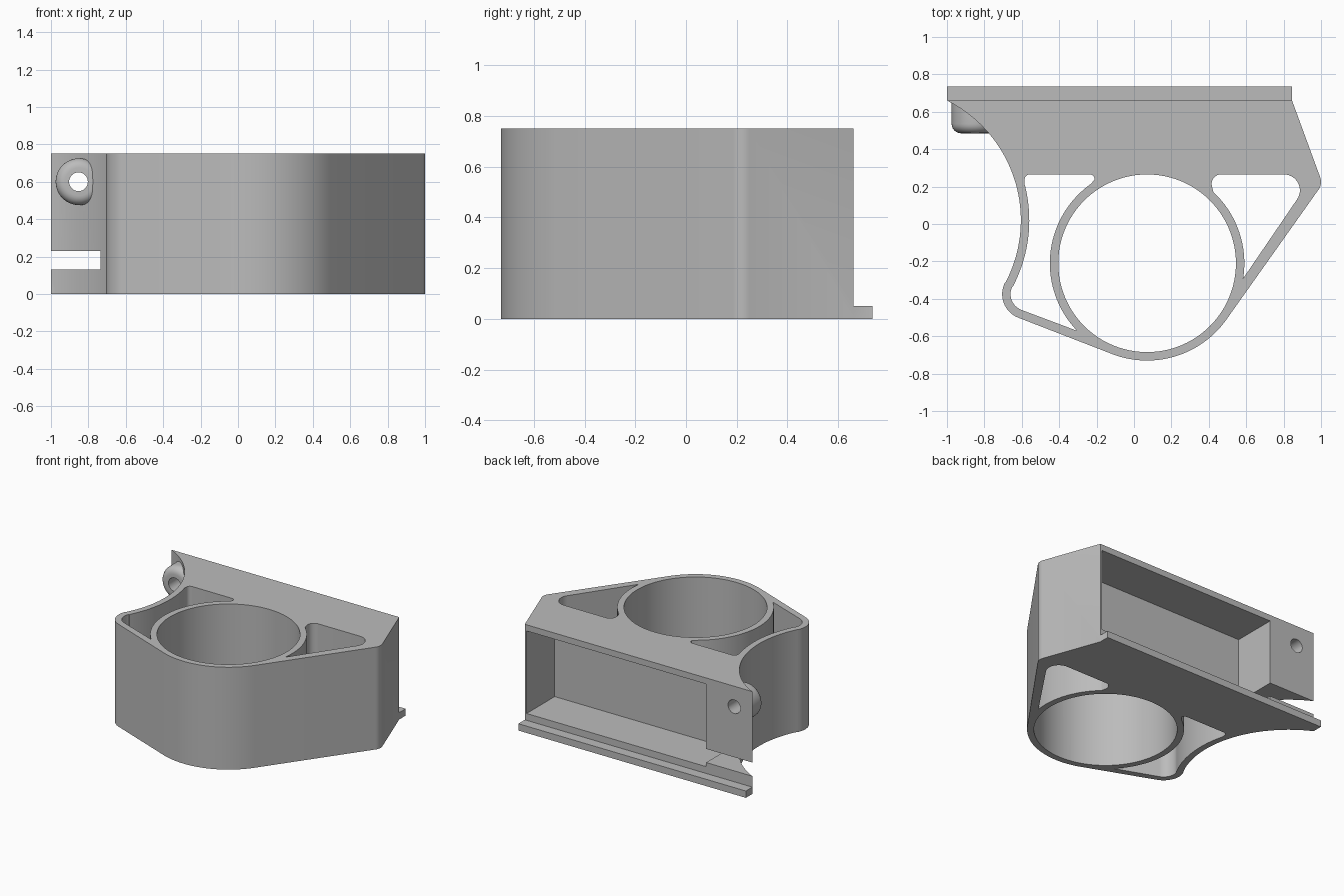
import bpy, bmesh, math
from mathutils import Matrix, Vector

cube = bpy.data.objects.get("Cube")
if cube:
    bpy.data.objects.remove(cube, do_unlink=True)

grey = bpy.data.materials.new("plain grey")
grey.use_nodes = True
grey.diffuse_color = (0.5, 0.5, 0.5, 1)
grey.node_tree.nodes["Principled BSDF"].inputs["Base Color"].default_value = (0.5, 0.5, 0.5, 1)

HEIGHT = 0.75
RING = (0.07, -0.21)       # bore centre
SCOOP = (-1.321, 0.02)     # centre of the concave side
LEFT_FILLET = (-0.57, -0.375)


def arc(centre, radius, start, end, steps=24):
    """Points along an arc, angles in degrees."""
    angles = [math.radians(start + (end - start) * i / steps) for i in range(steps + 1)]
    return [(centre[0] + radius * math.cos(a), centre[1] + radius * math.sin(a)) for a in angles]


def finish(name, bm):
    bmesh.ops.recalc_face_normals(bm, faces=bm.faces)
    mesh = bpy.data.meshes.new(name)
    bm.to_mesh(mesh)
    bm.free()
    mesh.materials.append(grey)
    obj = bpy.data.objects.new(name, mesh)
    bpy.context.collection.objects.link(obj)
    return obj


def prism(name, points, z0, z1):
    bm = bmesh.new()
    face = bm.faces.new([bm.verts.new((x, y, z0)) for x, y in points])
    top = bmesh.ops.extrude_face_region(bm, geom=[face])["geom"]
    verts = [v for v in top if isinstance(v, bmesh.types.BMVert)]
    bmesh.ops.translate(bm, verts=verts, vec=(0, 0, z1 - z0))
    return finish(name, bm)


def box(name, x0, x1, y0, y1, z0, z1):
    return prism(name, [(x0, y0), (x1, y0), (x1, y1), (x0, y1)], z0, z1)


def rod(name, x, z, radius, y0, y1, rounding=0):
    """Cylinder along y, optionally rounded at its front end."""
    bm = bmesh.new()
    place = Matrix.Translation((x, (y0 + y1) / 2, z)) @ Matrix.Rotation(math.pi / 2, 4, 'X')
    bmesh.ops.create_cone(bm, cap_ends=True, segments=48, radius1=radius, radius2=radius,
                          depth=y1 - y0, matrix=place)
    if rounding:
        rim = [e for e in bm.edges if all(abs(v.co.y - y0) < 1e-4 for v in e.verts)]
        bmesh.ops.bevel(bm, geom=rim, offset=rounding, segments=6, profile=0.5, affect='EDGES')
    return finish(name, bm)


def combine(target, tool, operation):
    mod = target.modifiers.new(operation.lower(), 'BOOLEAN')
    mod.operation = operation
    mod.solver = 'EXACT'
    mod.object = tool
    bpy.context.view_layer.objects.active = target
    bpy.ops.object.modifier_apply(modifier=mod.name)
    bpy.data.objects.remove(tool, do_unlink=True)


# Main body outline, counter-clockwise from the back left tip
outline = (
    arc(SCOOP, 0.716, 63.4, -27.7, 40)
    + arc(LEFT_FILLET, 0.135, 153, 248.5, 16)
    + arc(RING, 0.52, 248.5, 324.4, 40)
    + arc((0.93, 0.225), 0.07, -35.6, 20, 10)
    + [(0.845, 0.66), (-1.0, 0.66)]
)
body = prism("holder_body", outline[1:], 0, HEIGHT)

# Rounded boss on the concave side
combine(body, rod("boss", -0.85, 0.6, 0.125, 0.485, 0.652, 0.05), 'UNION')

# Lip along the lower back edge
combine(body, box("back_lip", -1.0, 0.845, 0.6595, 0.735, 0, 0.05), 'UNION')

# Round bore
combine(body, prism("bore", arc(RING, 0.475, 0, 360 * 95 / 96, 95), -0.1, 0.9), 'DIFFERENCE')

# Weight-saving pocket beside the concave wall
left_pocket = (
    arc(RING, 0.52, 224, 125.5, 36)
    + arc((-0.237, 0.238), 0.027, 0, 90, 6)
    + arc((-0.557, 0.237), 0.028, 90, 180, 6)
    + arc(SCOOP, 0.761, 15, -27.7, 28)
    + arc(LEFT_FILLET, 0.09, 153, 248.5, 14)
)
combine(body, prism("left_pocket", left_pocket, -0.1, 0.9), 'DIFFERENCE')

# Weight-saving pocket beside the slanted wall
right_pocket = (
    arc(RING, 0.52, -9, 47, 28)
    + arc((0.465, 0.215), 0.05, 190, 90, 8)
    + arc((0.802, 0.18), 0.085, 90, -36, 14)
)
combine(body, prism("right_pocket", right_pocket, -0.1, 0.9), 'DIFFERENCE')

# Deep rectangular recess in the back, and the side slot leading to it
combine(body, box("back_recess", -0.625, 0.83, 0.335, 0.9, 0.10, 0.705), 'DIFFERENCE')
combine(body, box("side_slot", -1.2, -0.6, 0.43, 0.9, 0.13, 0.23), 'DIFFERENCE')

# Screw hole through the boss
combine(body, rod("screw_hole", -0.853, 0.6, 0.05, 0.3, 0.9), 'DIFFERENCE')

bpy.ops.object.select_all(action='DESELECT')
body.select_set(True)
bpy.context.view_layer.objects.active = body
bpy.ops.object.shade_smooth_by_angle(angle=math.radians(30))
